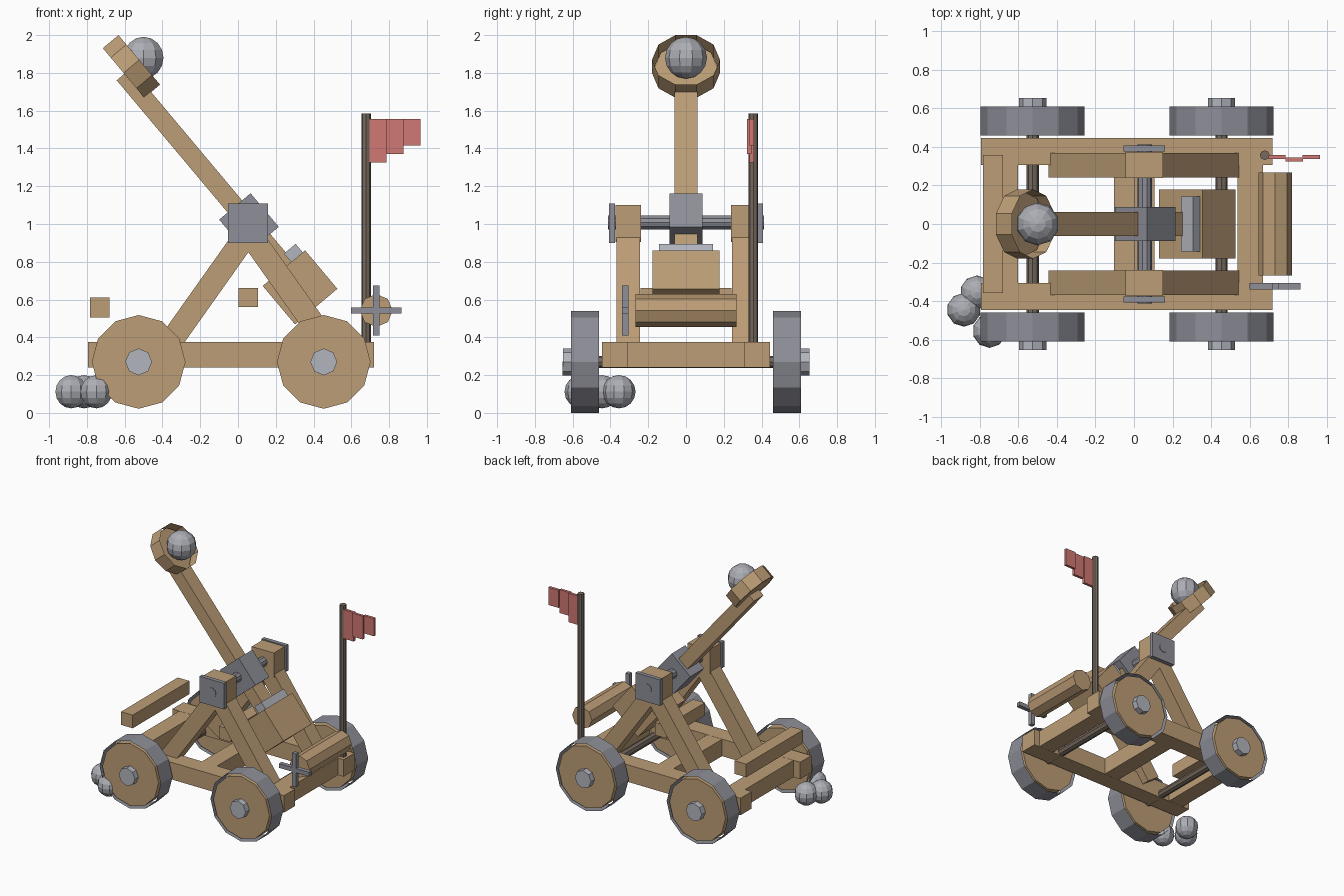
import bpy, bmesh, math
from mathutils import Matrix, Vector

if "Cube" in bpy.data.objects:
    bpy.data.objects.remove(bpy.data.objects["Cube"])


def material(name, r, g, b):
    m = bpy.data.materials.new(name)
    lin = [((c / 255 + 0.055) / 1.055) ** 2.4 for c in (r, g, b)]
    m.diffuse_color = (*lin, 1)
    m.use_nodes = True
    m.node_tree.nodes["Principled BSDF"].inputs["Base Color"].default_value = m.diffuse_color
    return m


WOOD = material("wood", 188, 157, 118)
IRON = material("iron", 142, 143, 152)
STEEL = material("light_steel", 178, 181, 190)
STONE = material("stone", 172, 174, 181)
POLE = material("dark_wood", 118, 106, 95)
RED = material("flag_red", 208, 120, 115)


def finish(name, bm, mat, loc, rot):
    bm.transform(Matrix.Translation(Vector(loc)) @ rot)
    me = bpy.data.meshes.new(name)
    bm.to_mesh(me)
    bm.free()
    me.materials.append(mat)
    ob = bpy.data.objects.new(name, me)
    bpy.context.collection.objects.link(ob)
    return ob


def ry(deg):
    return Matrix.Rotation(math.radians(deg), 4, 'Y')


ALONG_Y = Matrix.Rotation(math.radians(90), 4, 'X')


def box(name, mat, loc, size, rot=Matrix()):
    bm = bmesh.new()
    bmesh.ops.create_cube(bm, size=1)
    bmesh.ops.scale(bm, vec=size, verts=bm.verts)
    return finish(name, bm, mat, loc, rot)


def span(name, mat, x, y, z):
    """Box given by its (min, max) along each axis."""
    r = (x, y, z)
    return box(name, mat, [(a + b) / 2 for a, b in r], [b - a for a, b in r])


def prism(name, mat, loc, radius, length, sides, rot=Matrix(), start=0.0, caps=True):
    bm = bmesh.new()
    rings = []
    for h in (-length / 2, length / 2):
        rings.append([bm.verts.new((radius * math.cos(start + math.tau * i / sides),
                                    radius * math.sin(start + math.tau * i / sides), h))
                      for i in range(sides)])
    lo, hi = rings
    for i in range(sides):
        j = (i + 1) % sides
        bm.faces.new((lo[i], lo[j], hi[j], hi[i]))
    if caps:
        bm.faces.new(lo[::-1])
        bm.faces.new(hi)
    return finish(name, bm, mat, loc, rot)


def ball(name, loc, radius):
    bm = bmesh.new()
    bmesh.ops.create_uvsphere(bm, u_segments=10, v_segments=8, radius=radius)
    return finish(name, bm, STONE, loc, Matrix())


# Chassis cross beams
for i, x in enumerate((-0.668, -0.038, 0.603)):
    span(f"cross_beam_{i}", WOOD, (x - 0.067, x + 0.067), (-0.306, 0.306), (0.24, 0.374))

# Both sides: rails, A-frames, bearing blocks and plates, wheels
for s, side in ((-1, "front"), (1, "back")):
    box(f"{side}_rail", WOOD, (-0.038, s * 0.376, 0.307), (1.514, 0.14, 0.136))
    for k, leg in ((-1, "left"), (1, "right")):
        low, top = Vector((0.055 + k * 0.448, 0, 0.325)), Vector((0.055, 0, 0.957))
        mid, d = (low + top) / 2, top - low
        box(f"{side}_{leg}_strut", WOOD, (mid.x, s * 0.305, mid.z), (d.length, 0.125, 0.123),
            ry(math.degrees(math.atan2(-d.z, d.x))))
    box(f"{side}_bearing_block", WOOD, (0.053, s * 0.305, 1.003), (0.196, 0.135, 0.196))
    box(f"{side}_bearing_plate", IRON, (0.053, s * 0.392, 1.004), (0.214, 0.032, 0.208))
    for x, end in ((-0.526, "left"), (0.454, "right")):
        c = (x, s * 0.535, 0.27)
        prism(f"{side}_{end}_tyre", IRON, c, 0.27, 0.15, 12, ALONG_Y, caps=False)
        prism(f"{side}_{end}_wheel", WOOD, c, 0.248, 0.142, 12, ALONG_Y)
        prism(f"{side}_{end}_hub", STEEL, (x, s * 0.625, 0.27), 0.071, 0.055, 8, ALONG_Y)

# Axles and pivot rod
for x, end in ((-0.526, "left"), (0.454, "right")):
    prism(f"{end}_axle", POLE, (x, 0, 0.27), 0.032, 1.1, 8, ALONG_Y)
prism("pivot_rod", IRON, (0.055, 0, 1.008), 0.038, 0.824, 10, ALONG_Y)

# Loose crossbars
span("rear_bar", WOOD, (-0.783, -0.68), (-0.358, 0.358), (0.505, 0.61))
span("frame_tie", WOOD, (0.002, 0.106), (-0.242, 0.242), (0.56, 0.662))

# Throwing arm: t runs down the arm, n is square to it
TILT = 50
ARM = ry(TILT)


def on_arm(t, n):
    return Vector((0.058, 0, 1.004)) + ARM @ Vector((t, 0, n))


box("throwing_arm", WOOD, on_arm(-0.275, 0), (1.51, 0.122, 0.1), ARM)
box("pivot_block", IRON, on_arm(0, 0), (0.232, 0.175, 0.217), ARM)
box("counterweight", WOOD, on_arm(0.434, -0.011), (0.266, 0.356, 0.293), ARM)
box("counterweight_bracket", STEEL, on_arm(0.285, 0.079), (0.085, 0.284, 0.08), ARM)

# Bowl with its shot
prism("bowl_wall", WOOD, on_arm(-1.036, 0.057), 0.18, 0.108, 10, ARM, math.pi / 2, False)
prism("bowl_floor", WOOD, on_arm(-1.036, 0.029), 0.165, 0.05, 10, ARM, math.pi / 2)
ball("loaded_shot", (-0.5, 0, 1.88), 0.111)

# Winch drum and crossed handle
prism("winch_drum", WOOD, (0.732, 0, 0.542), 0.087, 0.534, 8, ALONG_Y)
box("winch_handle_upright", IRON, (0.732, -0.322, 0.542), (0.034, 0.034, 0.266))
box("winch_handle_level", IRON, (0.732, -0.322, 0.542), (0.266, 0.034, 0.034))

# Flag
prism("flag_pole", POLE, (0.678, 0.357, 0.97), 0.025, 1.23, 8)
for i, (y, low) in enumerate(((0.348, 1.325), (0.335, 1.37), (0.348, 1.415))):
    x = 0.695 + 0.09 * i
    span(f"flag_strip_{i}", RED, (x, x + 0.091), (y - 0.011, y + 0.011), (low, 1.556))

# Spare shot
for i, (x, y) in enumerate(((-0.883, -0.445), (-0.815, -0.355), (-0.75, -0.555))):
    ball(f"spare_shot_{i}", (x, y, 0.112), 0.088)
